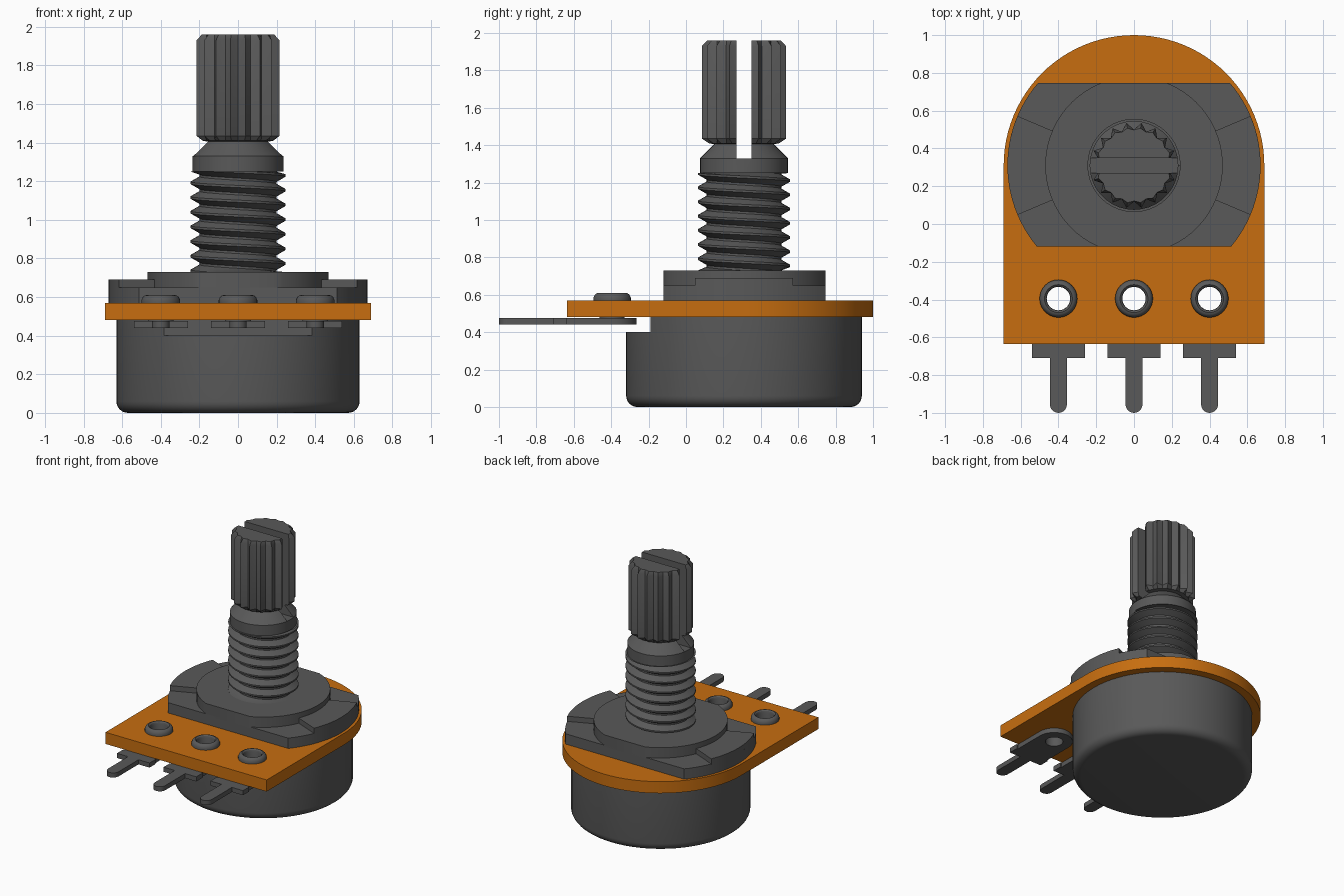
import bpy, bmesh
from math import sin, cos, pi, asin, radians

if "Cube" in bpy.data.objects:
    bpy.data.objects.remove(bpy.data.objects["Cube"])

CY = 0.31                      # y of the shaft axis
PIN_X = (-0.4, 0.0, 0.4)
PIN_Y = -0.395


def material(name, rgb):
    m = bpy.data.materials.new(name)
    m.diffuse_color = (*rgb, 1)
    m.use_nodes = True
    m.node_tree.nodes["Principled BSDF"].inputs["Base Color"].default_value = m.diffuse_color
    return m


GREY = material("dark_grey", (0.1, 0.1, 0.1))
ORANGE = material("orange_board", (0.57, 0.155, 0.005))


def finish(ob, mat, angle=30):
    ob.data.materials.clear()
    ob.data.materials.append(mat)
    bpy.ops.object.select_all(action='DESELECT')
    ob.select_set(True)
    bpy.context.view_layer.objects.active = ob
    bpy.ops.object.shade_smooth_by_angle(angle=radians(angle))
    return ob


def mesh_object(name, verts, faces, mat):
    me = bpy.data.meshes.new(name)
    me.from_pydata(verts, [], faces)
    bm = bmesh.new()
    bm.from_mesh(me)
    bmesh.ops.recalc_face_normals(bm, faces=bm.faces)
    bm.to_mesh(me)
    bm.free()
    ob = bpy.data.objects.new(name, me)
    bpy.context.collection.objects.link(ob)
    return finish(ob, mat)


def arc(cx, cy, r, a0, a1, n):
    return [(cx + r * cos(a0 + (a1 - a0) * i / n),
             cy + r * sin(a0 + (a1 - a0) * i / n)) for i in range(n + 1)]


def circle(cx, cy, r, n=32):
    return arc(cx, cy, r, 0, 2 * pi, n)[:-1]


def plate(name, loops, z0, z1, mat):
    """Flat plate from an outline and optional hole loops."""
    cu = bpy.data.curves.new(name, 'CURVE')
    cu.dimensions = '2D'
    cu.fill_mode = 'BOTH'
    cu.extrude = (z1 - z0) / 2
    for loop in loops:
        s = cu.splines.new('POLY')
        s.points.add(len(loop) - 1)
        for p, (x, y) in zip(s.points, loop):
            p.co = (x, y, 0, 1)
        s.use_cyclic_u = True
    ob = bpy.data.objects.new(name, cu)
    ob.location.z = (z0 + z1) / 2
    bpy.context.collection.objects.link(ob)
    bpy.ops.object.select_all(action='DESELECT')
    ob.select_set(True)
    bpy.context.view_layer.objects.active = ob
    bpy.ops.object.convert(target='MESH')
    ob = bpy.context.view_layer.objects.active
    bm = bmesh.new()
    bm.from_mesh(ob.data)
    bmesh.ops.remove_doubles(bm, verts=bm.verts, dist=1e-5)
    bmesh.ops.recalc_face_normals(bm, faces=bm.faces)
    bm.to_mesh(ob.data)
    bm.free()
    return finish(ob, mat)


def lathe(name, rings, cx, cy, n, mat, closed=False):
    """Rings are (radius, z) or (peak radius, z, valley radius)."""
    verts, faces = [], []
    for ring in rings:
        for i in range(n):
            r = ring[2] if len(ring) > 2 and i % 2 else ring[0]
            a = 2 * pi * i / n
            verts.append((cx + r * cos(a), cy + r * sin(a), ring[1]))
    k = len(rings)
    for j in range(k if closed else k - 1):
        b, t = j * n, (j + 1) % k * n
        for i in range(n):
            i2 = (i + 1) % n
            faces.append((b + i, b + i2, t + i2, t + i))
    if not closed:
        faces += [tuple(range(n))[::-1], tuple(range((k - 1) * n, k * n))]
    return mesh_object(name, verts, faces, mat)


def cut_box(ob, lo, hi):
    """Subtract an axis-aligned box."""
    bpy.ops.mesh.primitive_cube_add(size=1, location=[(a + b) / 2 for a, b in zip(lo, hi)])
    box = bpy.context.object
    box.scale = [b - a for a, b in zip(lo, hi)]
    box.hide_render = True
    bpy.context.view_layer.update()
    mod = ob.modifiers.new("cut", 'BOOLEAN')
    mod.operation = 'DIFFERENCE'
    mod.object = box
    bpy.context.view_layer.objects.active = ob
    while ob.modifiers[0] != mod:
        bpy.ops.object.modifier_apply(modifier=ob.modifiers[0].name)
    bpy.ops.object.modifier_apply(modifier=mod.name)
    bpy.data.objects.remove(box)
    finish(ob, GREY)


# Circuit board with rounded back and three holes
board = [(-0.69, -0.635), (0.69, -0.635)] + arc(0, CY, 0.69, 0, pi, 48)
plate("board", [board] + [circle(x, PIN_Y, 0.065) for x in PIN_X], 0.48, 0.57, ORANGE)

# Can below the board, rounded at the bottom, notched at the front
bottom = [(0.57 + 0.06 * sin(i * pi / 12), 0.06 - 0.06 * cos(i * pi / 12)) for i in range(7)]
can = lathe("can", bottom + [(0.63, 0.48)], 0, CY, 72, GREY)
cut_box(can, (-1, -1, 0.40), (1, -0.19, 0.6))

# Terminals and the rivets that hold them
for x in PIN_X:
    outline = (arc(x, -0.955, 0.045, pi, 2 * pi, 10)
               + [(x + 0.045, -0.71), (x + 0.14, -0.71), (x + 0.14, -0.635), (x + 0.13, -0.635)]
               + arc(x, PIN_Y, 0.13, 0, pi, 20)
               + [(x - 0.13, -0.635), (x - 0.14, -0.635), (x - 0.14, -0.71), (x - 0.045, -0.71)])
    plate("terminal", [outline, circle(x, PIN_Y, 0.065)], 0.44, 0.476, GREY)
    lathe("rivet", [(0.067, 0.44), (0.062, 0.44), (0.062, 0.59), (0.066, 0.603), (0.074, 0.61),
                    (0.083, 0.608), (0.093, 0.60), (0.1, 0.585), (0.1, 0.569), (0.067, 0.569)],
          x, PIN_Y, 32, GREY, closed=True)


# Mounting plate: flat-sided discs with raised wings
def flat_sided(r):
    a, b = asin(0.43 / r), asin(0.437 / r)
    return arc(0, CY, r, -a, b, 24) + arc(0, CY, r, pi - b, pi + a, 24)


plate("mounting_plate", [flat_sided(0.67)], 0.57, 0.65, GREY)
plate("raised_disc", [flat_sided(0.47)], 0.64, 0.73, GREY)
W = radians(23)
for side in (0, pi):
    wing = arc(0, CY, 0.67, side - W, side + W, 14) + arc(0, CY, 0.46, side + W, side - W, 14)
    plate("raised_wing", [wing], 0.645, 0.69, GREY)

# Threaded bushing: core and a helical ridge trimmed at both ends
Z0, Z1, PITCH, N = 0.73, 1.25, 0.076, 40
lathe("bushing_core", [(0.2, 0.72), (0.2, 1.26)], 0, CY, N, GREY)
profile = [(0.2, 0.0), (0.2, 0.15), (0.247, 0.5), (0.247, 0.65), (0.2, 1.0)]
steps = 8 * N
verts, faces = [], []
for i in range(steps + 1):
    a = -2 * pi * i / N
    for r, f in profile:
        z = Z0 + PITCH * (i / N - 1 + f)
        verts.append((r * cos(a), CY + r * sin(a), min(max(z, Z0), Z1)))
for i in range(steps):
    for j in range(4):
        p = i * 5 + j
        faces.append((p, p + 5, p + 6, p + 1))
mesh_object("bushing_thread", verts, faces, GREY)

# Collar, neck and knurled shaft with a slot across the top
shaft = lathe("knurled_shaft", [
    (0.235, 1.25), (0.235, 1.33), (0.16, 1.405), (0.19, 1.41, 0.186),
    (0.228, 1.435, 0.19), (0.228, 1.93, 0.19), (0.2, 1.96, 0.188)], 0, CY, 36, GREY)
cut_box(shaft, (-0.5, 0.27, 1.33), (0.5, 0.35, 2.2))
